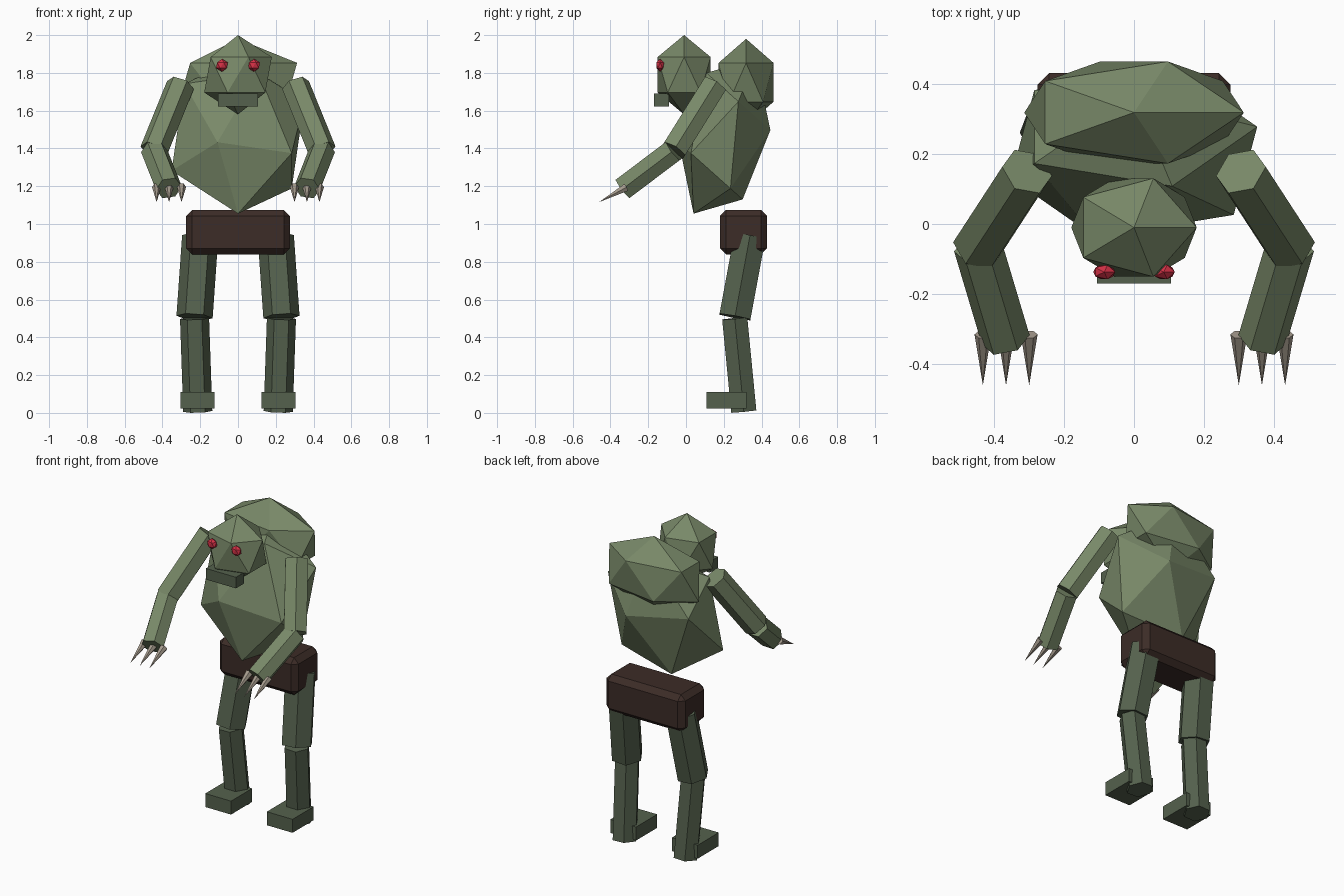
import bpy, bmesh
from mathutils import Vector, Matrix

if "Cube" in bpy.data.objects:
    bpy.data.objects.remove(bpy.data.objects["Cube"])


def material(name, rgb):
    m = bpy.data.materials.new(name)
    m.diffuse_color = (*rgb, 1)
    m.use_nodes = True
    m.node_tree.nodes["Principled BSDF"].inputs["Base Color"].default_value = m.diffuse_color
    return m


SKIN = material("skin", (0.19, 0.25, 0.14))
DARK = material("dark_skin", (0.09, 0.12, 0.075))
LEATHER = material("leather", (0.045, 0.025, 0.02))
RED = material("red", (0.65, 0.03, 0.06))
BONE = material("bone", (0.38, 0.33, 0.27))


def finish(name, bm, mat):
    bmesh.ops.recalc_face_normals(bm, faces=bm.faces)
    me = bpy.data.meshes.new(name)
    bm.to_mesh(me)
    bm.free()
    me.materials.append(mat)
    ob = bpy.data.objects.new(name, me)
    bpy.context.collection.objects.link(ob)
    return ob


def ball(name, center, x, y, z, mat):
    """Icosahedron spanned by three axis vectors."""
    bm = bmesh.new()
    bmesh.ops.create_icosphere(bm, subdivisions=1, radius=1)
    m = Matrix((x, y, z)).transposed().to_4x4()
    m.translation = center
    bm.transform(m)
    return finish(name, bm, mat)


def ellipsoid(name, center, r, mat):
    return ball(name, center, (r[0], 0, 0), (0, r[1], 0), (0, 0, r[2]), mat)


def box(name, center, size, mat, bevel=0):
    bm = bmesh.new()
    bmesh.ops.create_cube(bm, size=1)
    bm.transform(Matrix.Translation(center) @ Matrix.Diagonal((*size, 1)))
    if bevel:
        bmesh.ops.bevel(bm, geom=bm.edges[:], offset=bevel, segments=1, affect='EDGES')
    return finish(name, bm, mat)


def limb(name, p, q, r1, r2, mat, sides=6):
    """Straight prism or cone from p to q, one corner facing sideways."""
    p, q = Vector(p), Vector(q)
    d = (q - p).normalized()
    u = Vector((1, 0, 0))
    u = (u - d * d.dot(u)).normalized()
    bm = bmesh.new()
    bmesh.ops.create_cone(bm, cap_ends=True, segments=sides, radius1=r1,
                          radius2=r2, depth=(q - p).length)
    # cone corners start on local y, so map local y to u
    m = Matrix((u.cross(d), u, d)).transposed().to_4x4()
    m.translation = (p + q) / 2
    bm.transform(m)
    return finish(name, bm, mat)


# Leaning torso, hump and head
ball("torso", (0, 0.204, 1.465), (0.393, 0, 0), (0, 0.199, -0.178), (0, 0.164, 0.41), SKIN)
ellipsoid("hump", (0, 0.318, 1.75), (0.35, 0.171, 0.23), SKIN)
ellipsoid("head", (0, -0.01, 1.79), (0.2, 0.165, 0.21), SKIN)
box("jaw", (0, -0.13, 1.656), (0.21, 0.08, 0.07), DARK)

# Belt
box("belt", (0, 0.305, 0.957), (0.55, 0.25, 0.235), LEATHER, 0.032)

for s, side in ((-1, "left"), (1, "right")):
    ellipsoid(f"{side}_eye", (s * 0.085, -0.137, 1.84), (0.035, 0.024, 0.034), RED)

    # Arm
    elbow = (s * 0.445, -0.065, 1.39)
    limb(f"{side}_upper_arm", (s * 0.305, 0.15, 1.735), elbow, 0.075, 0.075, SKIN)
    limb(f"{side}_forearm", elbow, (s * 0.366, -0.33, 1.19), 0.07, 0.07, SKIN)
    for i in (-1, 0, 1):
        x = s * 0.365 + i * 0.066
        limb(f"{side}_claw_{i + 2}", (x, -0.315, 1.195), (x, -0.46, 1.116), 0.024, 0, BONE)

    # Leg
    limb(f"{side}_thigh", (s * 0.2, 0.338, 0.935), (s * 0.23, 0.259, 0.508), 0.096, 0.096, DARK)
    limb(f"{side}_shin", (s * 0.23, 0.258, 0.5), (s * 0.213, 0.306, 0.008), 0.077, 0.077, DARK)
    box(f"{side}_foot", (s * 0.215, 0.214, 0.067), (0.18, 0.21, 0.085), DARK)
